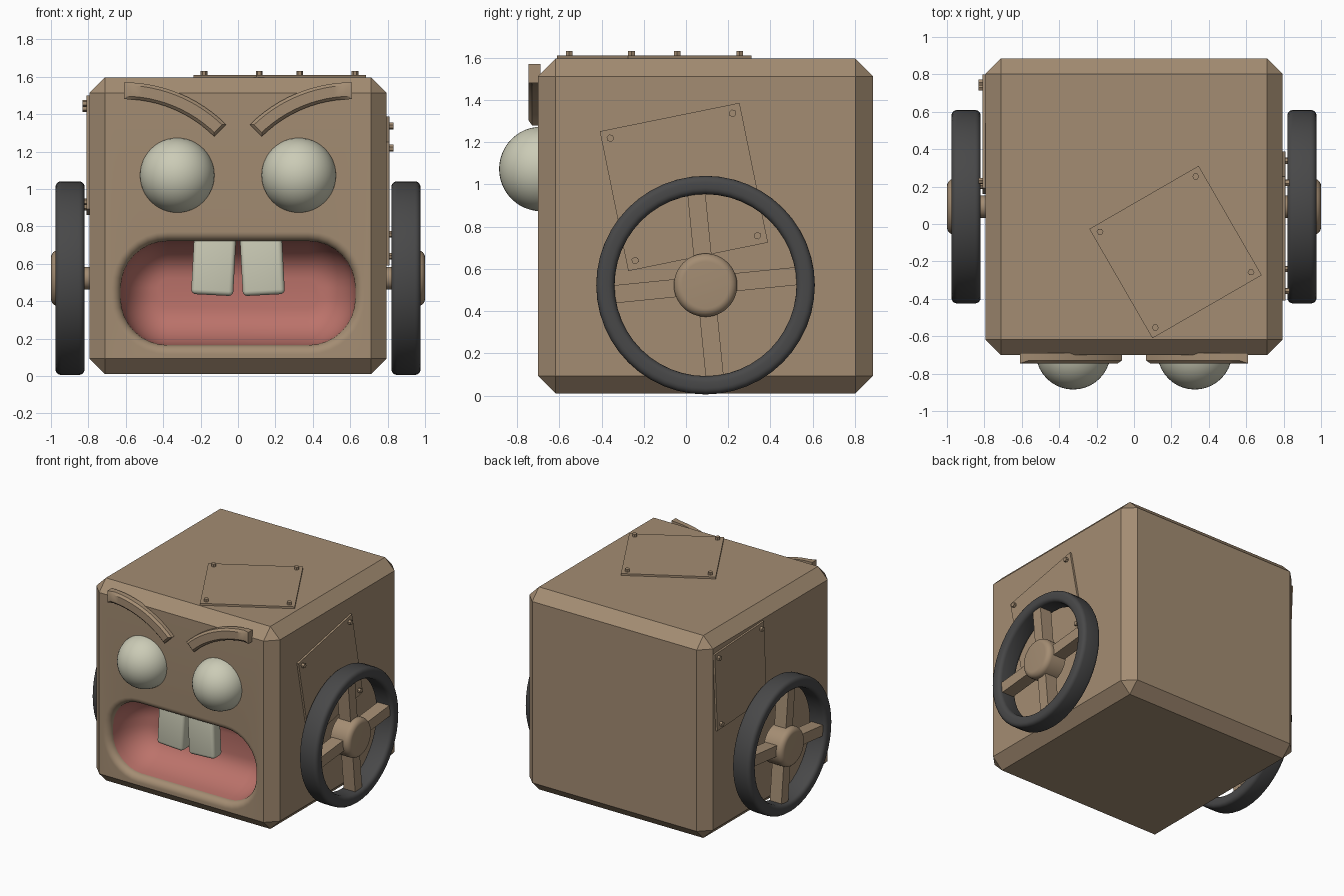
import bpy, bmesh
from math import sin, cos, pi, radians
from mathutils import Matrix, Vector

cube = bpy.data.objects.get("Cube")
if cube:
    bpy.data.objects.remove(cube, do_unlink=True)


def material(name, rgb):
    m = bpy.data.materials.new(name)
    m.use_nodes = True
    m.diffuse_color = (*rgb, 1)
    m.node_tree.nodes["Principled BSDF"].inputs["Base Color"].default_value = (*rgb, 1)
    return m


brown = material("tan brown", (0.37, 0.265, 0.17))
rubber = material("dark rubber", (0.065, 0.065, 0.066))
ivory = material("ivory", (0.60, 0.60, 0.47))
pink = material("mouth pink", (0.50, 0.17, 0.145))


def finish(name, bm, *mats, mirror=False, angle=32):
    bmesh.ops.recalc_face_normals(bm, faces=bm.faces)
    me = bpy.data.meshes.new(name)
    bm.to_mesh(me)
    bm.free()
    for m in mats:
        me.materials.append(m)
    me.shade_smooth()
    me.set_sharp_from_angle(angle=radians(angle))
    ob = bpy.data.objects.new(name, me)
    bpy.context.collection.objects.link(ob)
    if mirror:
        ob.modifiers.new("Mirror", 'MIRROR').use_mirror_merge = False
    return ob


def add_box(bm, centre, size, rot=Matrix()):
    mat = Matrix.Translation(centre) @ rot @ Matrix.Diagonal((*size, 1))
    return bmesh.ops.create_cube(bm, size=1, matrix=mat)["verts"]


def bridge(bm, a, b, closed=True):
    n = len(a)
    return [bm.faces.new((a[i], a[(i + 1) % n], b[(i + 1) % n], b[i]))
            for i in range(n if closed else n - 1)]


# Body: chamfered cube with a scooped mouth
FRONT = -0.70
bm = bmesh.new()
add_box(bm, (0, 0.0925, 0.8025), (1.59, 1.585, 1.585))
bmesh.ops.bevel(bm, geom=bm.edges[:], offset=0.083, segments=1, affect='EDGES')
front = min(bm.faces, key=lambda f: f.calc_center_median().y)
outline = list(front.edges)
bmesh.ops.delete(bm, geom=[front], context='FACES_ONLY')


def mouth_ring(inset, depth):
    w, h, r = 0.627 - inset, 0.278 - inset, 0.25 - inset
    ring = []
    for q, (sx, sz) in enumerate(((1, 1), (-1, 1), (-1, -1), (1, -1))):
        for k in range(9):
            a = (q + k / 8) * pi / 2
            ring.append(bm.verts.new((sx * (w - r) + r * cos(a), FRONT + depth,
                                      0.443 + sz * (h - r) + r * sin(a))))
    return ring


LIP, SCOOP, DEPTH = 0.05, 0.2, 0.28
quarter = [k / 8 * pi / 2 for k in range(9)]
lip = [mouth_ring(LIP * (sin(t) - 1), LIP * (1 - cos(t))) for t in quarter]
bowl = [mouth_ring(SCOOP * (1 - cos(t)), LIP + DEPTH * sin(t)) for t in quarter[1:]]
for a, b in zip(lip, lip[1:]):
    bridge(bm, a, b)
inside = []
for a, b in zip([lip[-1]] + bowl, bowl):
    inside += bridge(bm, a, b)
inside.append(bm.faces.new(bowl[-1]))
for f in inside:
    f.material_index = 1
rim = [bm.edges.get((v, lip[0][i - 1])) for i, v in enumerate(lip[0])]
bmesh.ops.triangle_fill(bm, edges=outline + rim, use_beauty=True)
finish("body", bm, brown, pink)

# Eyes
bm = bmesh.new()
bmesh.ops.create_uvsphere(bm, u_segments=40, v_segments=24, radius=0.2,
                          matrix=Matrix.Translation((0.325, -0.685, 1.073)))
finish("eyes", bm, ivory, mirror=True)

# Eyebrows: swept arcs with chamfered front edges
bm = bmesh.new()
rows = []
for k in range(13):
    t = radians(45) * k / 12
    rows.append([bm.verts.new((0.61 - r * sin(t), y, 0.797 + r * cos(t)))
                 for r, y in ((0.773, -0.69), (0.773, -0.745), (0.683, -0.745), (0.683, -0.69))])
for a, b in zip(rows, rows[1:]):
    bridge(bm, a, b)
bm.faces.new(rows[0])
bm.faces.new(rows[-1])
bm.normal_update()
sharp = [e for e in bm.edges if e.calc_face_angle() > 1
         and all(v.co.y < -0.74 for v in e.verts)]
bmesh.ops.bevel(bm, geom=sharp, offset=0.016, segments=1, affect='EDGES')
finish("eyebrows", bm, brown, mirror=True)

# Front teeth: rounded, slightly tilted blocks
bm = bmesh.new()
add_box(bm, (0.13, -0.60, 0.595), (0.225, 0.11, 0.325), Matrix.Rotation(radians(-3), 4, 'Y') @ Matrix.Identity(4))
for v in bm.verts:
    v.co.x = 0.13 + (v.co.x - 0.13)
bmesh.ops.bevel(bm, geom=bm.edges[:], offset=0.025, segments=4, profile=0.5, affect='EDGES')
finish("teeth", bm, ivory, mirror=True)

# Wheels: lathed around the x axis
WHEEL = Vector((0, 0.0925, 0.523))


def lathe(name, profile, mat, closed=False, segments=48):
    bm = bmesh.new()
    rings = []
    for k in range(segments):
        a = 2 * pi * k / segments
        rings.append([bm.verts.new(WHEEL + Vector((x, r * cos(a), r * sin(a))))
                      for x, r in profile])
    for a, b in zip(rings, rings[1:] + rings[:1]):
        bridge(bm, a, b, closed)
    if not closed:
        for end in (0, -1):
            bm.faces.new([ring[end] for ring in rings])
    return finish(name, bm, mat, mirror=True)


tyre = []
for q, (sx, sr) in enumerate(((1, 1), (-1, 1), (-1, -1), (1, -1))):
    for k in range(5):
        a = (q + k / 4) * pi / 2
        tyre.append((0.898 + sx * 0.048 + 0.03 * cos(a), 0.474 + sr * 0.0135 + 0.03 * sin(a)))
lathe("tyres", tyre, rubber, closed=True)

dome = [(0.96 + 0.04 * sin(t), 0.11 + 0.04 * cos(t)) for t in quarter]
lathe("hubs", [(0.84, 0.15)] + dome, brown)
lathe("axles", [(0.78, 0.06), (0.85, 0.06)], brown, segments=24)

bm = bmesh.new()
for k in range(4):
    rot = Matrix.Rotation(radians(5.7 + 90 * k), 4, 'X')
    add_box(bm, WHEEL + Vector((0.9, 0, 0)) + rot @ Vector((0, 0.27, 0)), (0.1, 0.35, 0.085), rot)
finish("spokes", bm, brown, mirror=True)


# Bolted patch plates: u, v span the plate and w points outwards
def patch(name, centre, u, v, w, size, turn):
    axes = Matrix((u, v, w)).transposed().to_4x4()
    place = Matrix.Translation(centre) @ axes @ Matrix.Rotation(radians(turn), 4, 'Z')
    bm = bmesh.new()
    add_box(bm, (0, 0, 0.004), (size, size, 0.022))
    d = size / 2 - 0.042
    for sx in (-1, 1):
        for sy in (-1, 1):
            bmesh.ops.create_cone(bm, cap_ends=True, segments=6, radius1=0.018, radius2=0.018,
                                  depth=0.03, matrix=Matrix.Translation((sx * d, sy * d, 0.021)))
    bm.transform(place)
    finish(name, bm, brown)


X, Y, Z = Vector((1, 0, 0)), Vector((0, 1, 0)), Vector((0, 0, 1))
patch("top_patch", (0.222, -0.15, 1.595), X, Y, Z, 0.675, 30)
patch("positive_side_patch", (0.795, -0.01, 0.988), Y, Z, X, 0.675, 11.5)
patch("negative_side_patch", (-0.795, 0.48, 1.18), -Y, Z, -X, 0.61, 3)
